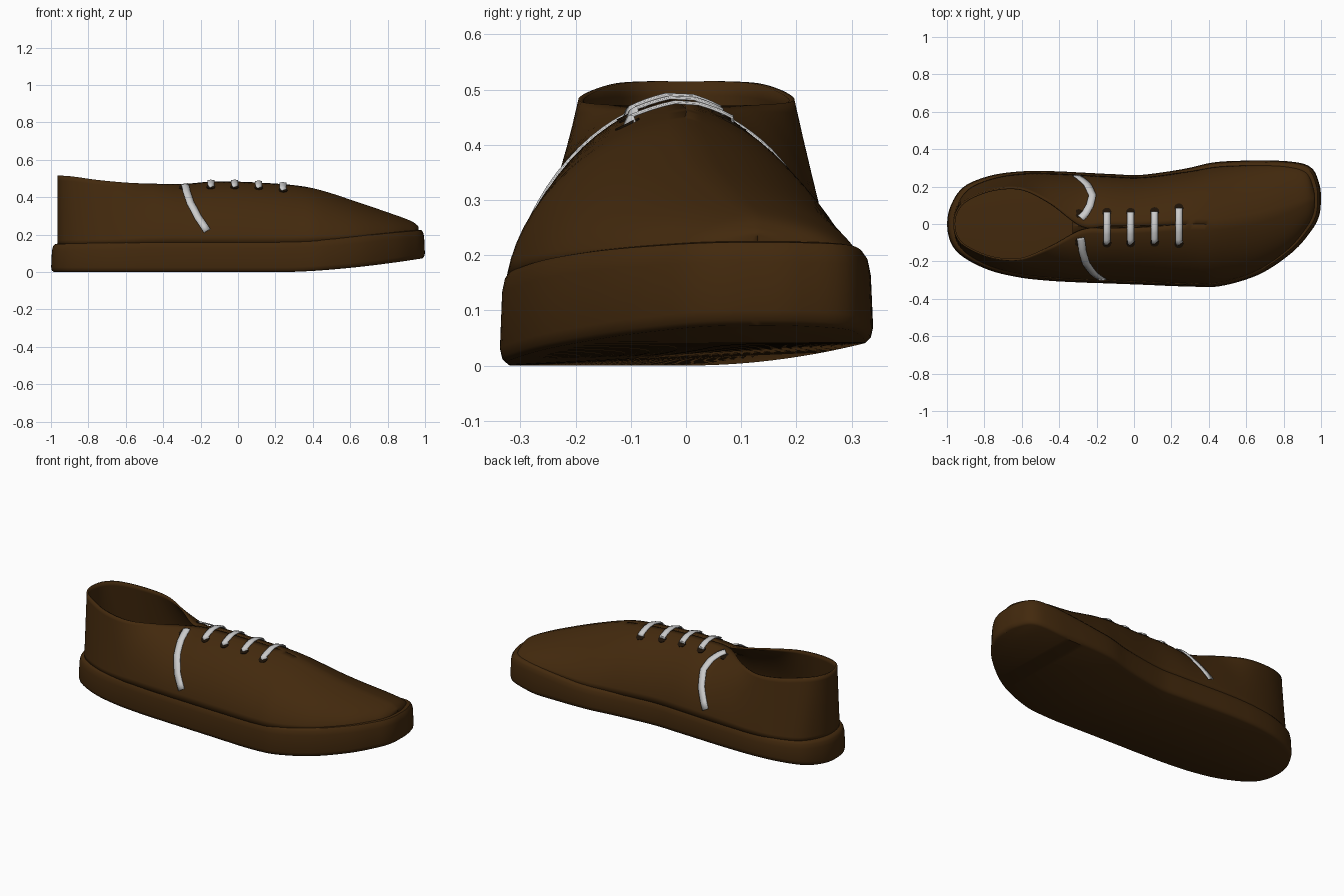
import bpy, bmesh, math
from mathutils import Vector

if "Cube" in bpy.data.objects:
    bpy.data.objects.remove(bpy.data.objects["Cube"])

# Stations heel to toe: x, base y (+/-), top edge y (+/-), top edge z
ROWS = [
    (-.966, 0, 0, 0, 0, .515),
    (-.945, .10, -.10, .08, -.08, .515),
    (-.88, .19, -.17, .14, -.135, .51),
    (-.75, .245, -.235, .187, -.185, .492),
    (-.60, .268, -.272, .19, -.19, .478),
    (-.45, .27, -.29, .115, -.125, .472),
    (-.28, .262, -.30, -.012, -.032, .472),
    (-.14, .255, -.305, -.01, -.024, .483),
    (.05, .25, -.312, -.008, -.018, .481),
    (.30, .283, -.322, 0, 0, .464),
    (.45, .308, -.318, 0, 0, .435),
    (.65, .316, -.255, .03, .03, .37),
    (.82, .31, -.14, .08, .08, .312),
    (.92, .28, -.025, .12, .12, .275),
    (.958, .20, .05, .13, .13, .25),
    (.966, .13, .13, .13, .13, .238),
]
SOLE_TOP = [(-1, .15), (-.5, .165), (0, .165), (.3, .168), (.5, .178), (.8, .21), (1, .228)]


def swap(r):
    return (r[0], r[2], r[1], r[4], r[3], r[5])


def smooth_rows(rows, n):
    pts = [swap(rows[1])] + rows + [swap(rows[-2])]
    out = []
    for i in range(1, len(pts) - 2):
        for k in range(n):
            t = k / n
            out.append([.5 * (2*b + (c-a)*t + (2*a-5*b+4*c-d)*t*t + (3*b-a-3*c+d)*t**3)
                        for a, b, c, d in zip(*pts[i-1:i+3])])
    return out + [list(rows[-1])]


def lerp_table(table, x):
    x = min(max(x, table[0][0]), table[-1][0])
    for a, b in zip(table, table[1:]):
        if x <= b[0]:
            t = (x - a[0]) / max(b[0] - a[0], 1e-9)
            return [p + (q - p) * t for p, q in zip(a, b)]


def ramp(x, a, b):
    t = min(max((x - a) / (b - a), 0), 1)
    return t * t * (3 - 2 * t)


S = smooth_rows(ROWS, 6)


def sole_top(x):
    return lerp_table(SOLE_TOP, x)[1]


def sole_bottom(x, y):
    """Toe spring plus a slight lift along the inner edge."""
    return max(.075 * max(0, (x - .25) / .75) ** 1.6, .042 * (max(y, 0) / .33) ** 2)


def surf(r, side, v):
    """Point of the upper on a station; v runs from sole (0) to top edge (1)."""
    x, zt = r[0], r[5]
    yb, yt = (r[1], r[3]) if side > 0 else (r[2], r[4])
    w = .76 * ramp(x, -.75, -.3)
    if side > 0:
        w -= .14 * ramp(x, .2, .6)
    a = v * math.pi / 2
    fy = (1 - w) * (1 - v) + w * math.cos(a)
    fz = (1 - w) * v + w * math.sin(a)
    zb = sole_top(x) - .008
    return Vector((x, yt + (yb - yt) * fy, zb + (zt - zb) * fz))


def on_upper(x, side, v):
    """Surface point and its outward normal in the cross-section."""
    r = lerp_table(S, x)
    t = surf(r, side, min(v + .02, 1)) - surf(r, side, v - .02)
    return surf(r, side, v), Vector((0, side * t.z, -side * t.y)).normalized()


def material(name, col):
    m = bpy.data.materials.new(name)
    m.diffuse_color = (*col, 1)
    m.use_nodes = True
    m.node_tree.nodes["Principled BSDF"].inputs["Base Color"].default_value = m.diffuse_color
    return m


BROWN = material("brown_leather", (.055, .022, .004))
DARK = material("dark_hole", (.012, .006, .002))


def make(name, verts, faces, mat=None, weld=True, angle=45):
    me = bpy.data.meshes.new(name)
    me.from_pydata([tuple(v) for v in verts], [], faces)
    if weld:
        bm = bmesh.new()
        bm.from_mesh(me)
        bmesh.ops.remove_doubles(bm, verts=bm.verts, dist=.0005)
        bm.to_mesh(me)
        bm.free()
    ob = bpy.data.objects.new(name, me)
    bpy.context.collection.objects.link(ob)
    if mat:
        me.materials.append(mat)
    bpy.ops.object.select_all(action='DESELECT')
    ob.select_set(True)
    bpy.context.view_layer.objects.active = ob
    bpy.ops.object.shade_smooth_by_angle(angle=math.radians(angle))
    return ob


def thicken(ob, t, offset):
    m = ob.modifiers.new("thickness", 'SOLIDIFY')
    m.thickness, m.offset = t, offset


# Upper: two side sheets welded at the heel and along the toe ridge
NV = 14
verts, faces = [], []
for side in (1, -1):
    o = len(verts)
    for r in S:
        verts += [surf(r, side, k / NV) for k in range(NV + 1)]
    for i in range(len(S) - 1):
        for k in range(NV):
            a = o + i * (NV + 1) + k
            f = (a, a + NV + 1, a + NV + 2, a + 1)
            faces.append(f[::-1] if side > 0 else f)
thicken(make("upper", verts, faces, BROWN), .01, -1)

# Sole: stacked outlines following the upper's base, with ladder caps
base = [Vector((r[0], r[1])) for r in S] + [Vector((r[0], r[2])) for r in S[-2:0:-1]]
N, M = len(base), len(S)
outline = []
for i, p in enumerate(base):
    t = (base[(i + 1) % N] - base[i - 1]).normalized()
    n = Vector((-t.y, t.x))
    inner = .011 * ramp(p.x, .2, .5) * max(n.y, 0)
    outline.append((p, n, .012 + .021 * abs(n.x) + inner))
RINGS = [(-.014, 0, 0), (-.004, 0, .008), (0, 0, .025), (-.004, 1, -.04),
         (-.009, 1, -.016), (-.018, 1, -.003), (-.032, 1, 0)]
verts, faces = [], []
for off, top, dz in RINGS:
    for p, n, d in outline:
        q = p + n * (d + off)
        verts.append((q.x, q.y, (sole_top(q.x) if top else sole_bottom(q.x, q.y)) + dz))
for j in range(len(RINGS) - 1):
    for i in range(N):
        a, b = j * N + i, j * N + (i + 1) % N
        faces.append((a, a + N, b + N, b))
for o, flip in ((0, False), ((len(RINGS) - 1) * N, True)):
    for i in range(M - 1):
        f = [o + i, o + i + 1, o + (N - i - 1) % N, o + (N - i) % N]
        f = list(dict.fromkeys(f))
        if len(f) > 2:
            faces.append(f[::-1] if flip else f)
make("sole", verts, faces, BROWN, weld=False)

# Tongue below the lacing slit
verts, faces = [], []
for i in range(13):
    x = -.33 + .62 * i / 12
    z = lerp_table(S, x)[5] - .02
    verts += [(x, -.012 + y, z - .55 * abs(y)) for y in (-.06, -.03, 0, .03, .06)]
    if i:
        for k in range(4):
            a = (i - 1) * 5 + k
            faces.append((a, a + 5, a + 6, a + 1))
thicken(make("tongue", verts, faces, BROWN), .006, -1)


def ribbon(name, path, width=.036, lift=.009):
    """Flat lace along (x, side, v, extra lift) points on the upper."""
    data = []
    for x, s, v, e in path:
        p, n = on_upper(x, s, v)
        data.append((p + n * (lift + e), n))
    verts, faces = [], []
    for i, (p, n) in enumerate(data):
        t = data[min(i + 1, len(data) - 1)][0] - data[max(i - 1, 0)][0]
        w = t.cross(n).normalized() * width / 2
        verts += [p - w, p + n * .003, p + w]
        if i:
            a = 3 * i - 3
            faces += [(a, a + 1, a + 4, a + 3), (a + 1, a + 2, a + 5, a + 4)]
    thicken(make(name, verts, faces, weld=False, angle=60), .004, 0)


def eyelet(name, x, side, v):
    p, n = on_upper(x, side, v)
    bpy.ops.mesh.primitive_cylinder_add(vertices=20, radius=.024, depth=.004, location=p,
                                        rotation=n.to_track_quat('Z', 'Y').to_euler())
    bpy.context.object.name = name
    bpy.context.object.data.materials.append(DARK)


# Lace bars with an eyelet at each end
for i, x in enumerate((-.145, -.018, .11, .24)):
    e = .8 if i < 3 else .77
    path = [(x, 1, e, -.015)] + [(x, 1, e + (1 - e) * k / 4, 0) for k in (.4, 1.2, 2, 3)]
    path += [(x, -1, e + (.97 - e) * k / 4, 0) for k in (4, 3, 2, 1.2, .4)] + [(x + .012, -1, e, -.015)]
    ribbon(f"lace_bar_{i + 1}", path)
    for s, label in ((1, "left"), (-1, "right")):
        eyelet(f"eyelet_{label}_{i + 1}", x, s, e)

# Loose lace ends hanging down each side
ENDS = {"right": (-1, [(-.285, .9), (-.28, .82), (-.275, .7), (-.255, .5), (-.215, .3), (-.165, .13)]),
        "left": (1, [(-.285, .9), (-.26, .82), (-.235, .7), (-.222, .55), (-.25, .35), (-.31, .12)])}
for label, (s, pts) in ENDS.items():
    fine = []
    for a, b in zip(pts, pts[1:]):
        fine += [(a[0] + (b[0] - a[0]) * k / 3, s, a[1] + (b[1] - a[1]) * k / 3, 0) for k in range(3)]
    fine.append((pts[-1][0], s, pts[-1][1], 0))
    ribbon(f"lace_end_{label}", fine, .04, .007)
    eyelet(f"eyelet_{label}_top", -.295, s, .84)
